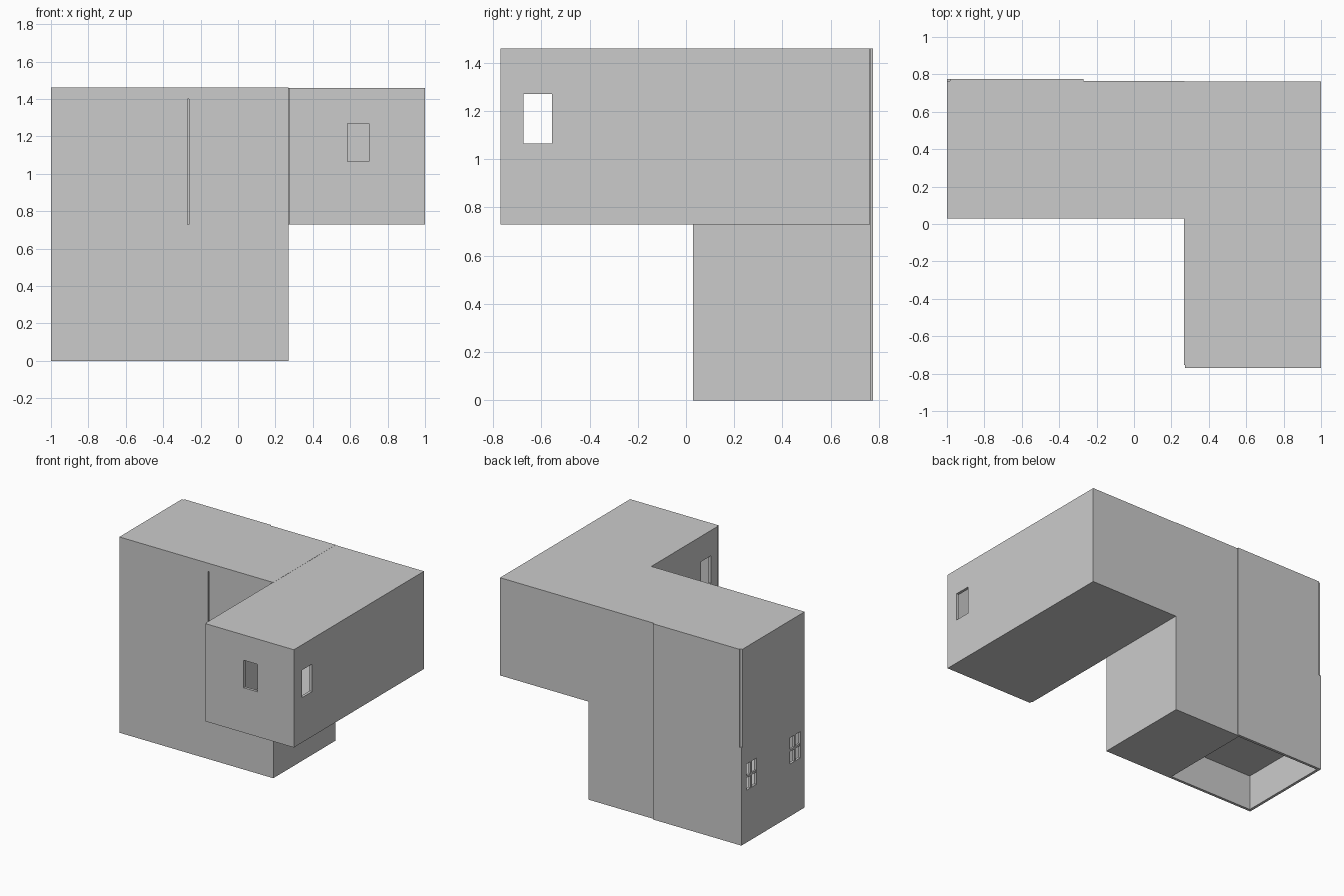
import bpy
from mathutils import Vector

if "Cube" in bpy.data.objects:
    bpy.data.objects.remove(bpy.data.objects["Cube"])


def box(name, x0, x1, y0, y1, z0, z1):
    bpy.ops.mesh.primitive_cube_add(size=1, location=((x0 + x1) / 2, (y0 + y1) / 2, (z0 + z1) / 2))
    ob = bpy.context.object
    ob.name = name
    ob.scale = Vector((x1 - x0, y1 - y0, z1 - z0))
    bpy.ops.object.transform_apply(location=False, rotation=False, scale=True)
    return ob


def carve(ob, *bounds):
    """Cut box-shaped rooms, openings and notches out of a block."""
    for b in bounds:
        cutter = box("cutter", *b)
        cutter.hide_render = True
        m = ob.modifiers.new("cut", 'BOOLEAN')
        m.operation, m.solver, m.object = 'DIFFERENCE', 'EXACT', cutter
        bpy.context.view_layer.objects.active = ob
        bpy.ops.object.modifier_apply(modifier=m.name)
        bpy.data.objects.remove(cutter, do_unlink=True)


H, M, T = 1.46, 0.73, 0.02      # total height, storey height, wall thickness
LOW_WINDOWS = [(0.60, 0.715), (0.08, 0.20)]
Z0, Z1 = 0.39, 0.585            # low window heights

# Left tower: open base, raised floor, two storeys, side windows
tower = box("left_tower", -1, -0.27, 0.03, 0.775, 0, H)
carve(tower,
      (-1 + T, -0.29, 0.05, 0.755, -0.1, 0.26),
      (-1 + T, -0.29, 0.05, 0.755, 0.28, M - T / 2),
      (-1 + T, -0.29, 0.05, 0.755, M + T / 2, H - T),
      (-1.1, -0.983, 0.765, 0.9, M, H + 0.1))
for y0, y1 in LOW_WINDOWS:
    carve(tower, (-1.1, -0.95, y0, y1, Z0, Z1))

# Cross bars in the two side windows
for i, (y0, y1) in enumerate(LOW_WINDOWS):
    yc, zc = (y0 + y1) / 2, (Z0 + Z1) / 2
    box(f"window_upright_{i}", -0.998, -0.982, yc - 0.008, yc + 0.008, Z0, Z1)
    box(f"window_crossbar_{i}", -0.997, -0.983, y0, y1, zc - 0.008, zc + 0.008)

# Middle block: closed base, two rooms, narrow slit beside the tower
middle = box("middle_block", -0.27, 0.27, 0.03, 0.765, 0, H)
carve(middle,
      (-0.25, 0.25, 0.05, 0.745, T, M - T / 2),
      (-0.25, 0.25, 0.05, 0.745, M + T / 2, H - T),
      (-0.28, -0.262, -0.1, 0.045, M, 1.40))

# Upper arm overhanging to the right and front, with three windows
arm = box("upper_arm", 0.266, 1, -0.77, 0.763, M, H - 0.001)
carve(arm,
      (0.266 + T, 1 - T, -0.77 + T, 0.763 - T, M + T, H - T),
      (0.2, 1.1, -0.675, -0.555, 1.065, 1.27),
      (0.585, 0.70, -0.9, -0.70, 1.065, 1.27),
      (0.2, 0.272, -0.9, -0.755, M - 0.1, H + 0.1))
